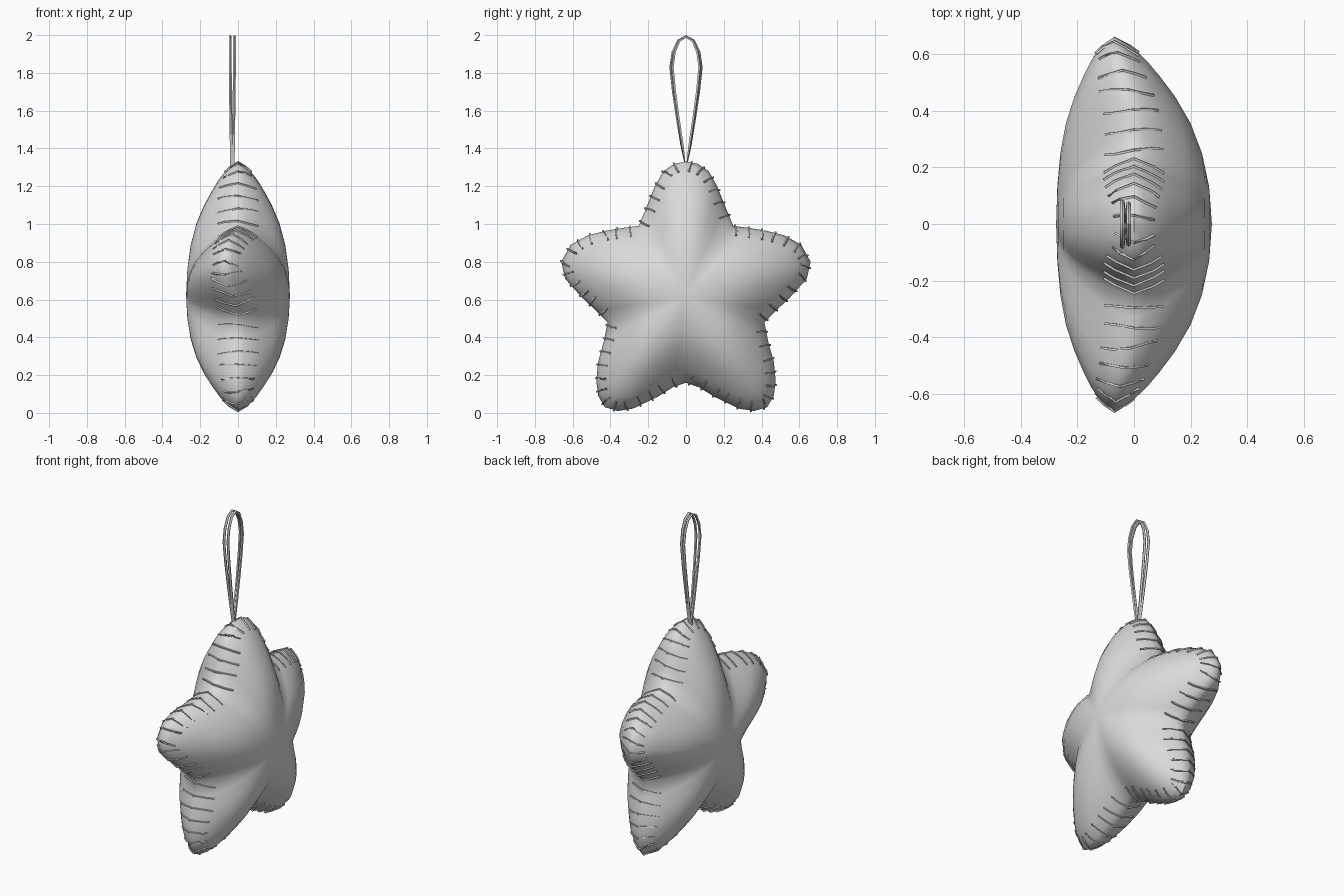
import bpy, bmesh, math, random
from mathutils import Vector
from mathutils.bvhtree import BVHTree

if "Cube" in bpy.data.objects:
    bpy.data.objects.remove(bpy.data.objects["Cube"])

random.seed(4)
felt = bpy.data.materials.new("light grey felt")
felt.diffuse_color = (0.7, 0.7, 0.7, 1)
felt.use_nodes = True
felt.node_tree.nodes["Principled BSDF"].inputs["Base Color"].default_value = felt.diffuse_color

# Right half of the star outline (y, z), from top tip to bottom notch
HALF = [(0, 1.33), (.06, 1.32), (.12, 1.28), (.165, 1.2), (.205, 1.1), (.25, .99),
        (.33, .98), (.42, .965), (.52, .94), (.61, .89), (.66, .80), (.64, .71),
        (.55, .61), (.475, .54), (.415, .48), (.435, .38), (.465, .27), (.475, .17),
        (.465, .09), (.43, .03), (.36, .01), (.28, .023), (.15, .085), (.07, .135), (0, .16)]
OUTLINE = HALF + [(-y, z) for y, z in HALF[-2:0:-1]]
CY, CZ = 0, .62
# Puffiness: (scale of the outline, half thickness)
PROFILE = [(.2, .268), (.38, .25), (.54, .22), (.68, .178), (.79, .135),
           (.87, .1), (.93, .066), (.97, .034)]


def seam_x(y, z):
    """The seam wanders backwards at the two side arms."""
    k = min(max((abs(y) - .4) / .24, 0), 1)
    h = min(max((z - .5) / .2, 0), 1)
    return -.07 * k * h


def finish(obj, angle):
    obj.data.materials.append(felt)
    bpy.ops.object.select_all(action='DESELECT')
    obj.select_set(True)
    bpy.context.view_layer.objects.active = obj
    bpy.ops.object.shade_smooth_by_angle(angle=math.radians(angle))


def to_object(name, bm, angle):
    bmesh.ops.recalc_face_normals(bm, faces=bm.faces)
    me = bpy.data.meshes.new(name)
    bm.to_mesh(me)
    obj = bpy.data.objects.new(name, me)
    bpy.context.collection.objects.link(obj)
    finish(obj, angle)
    return obj


def tube(bm, pts, radius, sides=5, closed=False):
    """Sweep a small round section along a list of points."""
    n = len(pts)
    rings = []
    for i, p in enumerate(pts):
        a = pts[(i - 1) % n] if closed or i else p
        b = pts[(i + 1) % n] if closed or i < n - 1 else p
        t = (b - a).normalized()
        ref = Vector((1, 0, 0)) if abs(t.x) < .8 else Vector((0, .6, .8))
        u = t.cross(ref).normalized()
        v = t.cross(u)
        rings.append([bm.verts.new(p + radius * (u * math.cos(q) + v * math.sin(q)))
                      for q in (2 * math.pi * k / sides for k in range(sides))])
    for i in range(n if closed else n - 1):
        r, s = rings[i], rings[(i + 1) % n]
        for k in range(sides):
            m = (k + 1) % sides
            bm.faces.new((r[k], r[m], s[m], s[k]))
    if not closed:
        bm.faces.new(rings[0])
        bm.faces.new(rings[-1])


# Stuffed star body: two puffed shells sharing the seam ring
bm = bmesh.new()
N = len(OUTLINE)
seam = [bm.verts.new((seam_x(y, z), y, z)) for y, z in OUTLINE]
for side in (1, -1):
    centre = bm.verts.new((side * .275, CY, CZ))
    previous = None
    for s, t in PROFILE:
        ring = [bm.verts.new((side * t + seam_x(y, z) * s ** 2,
                              CY + (y - CY) * s, CZ + (z - CZ) * s)) for y, z in OUTLINE]
        for i in range(N):
            j = (i + 1) % N
            if previous:
                bm.faces.new((previous[i], previous[j], ring[j], ring[i]))
            else:
                bm.faces.new((centre, ring[j], ring[i]))
        previous = ring
    for i in range(N):
        j = (i + 1) % N
        bm.faces.new((previous[i], previous[j], seam[j], seam[i]))
bm.normal_update()
tree = BVHTree.FromBMesh(bm)
to_object("star_body", bm, 60)
bm.free()

# Whip stitches wrapped over the seam at even spacing
bm = bmesh.new()
pts = [Vector((0, y, z)) for y, z in OUTLINE]
SPACING, travelled, nxt = .072, 0, .03
for i in range(N):
    a, b = pts[i], pts[(i + 1) % N]
    d = b - a
    length = d.length
    d.normalize()
    inward = Vector((0, d.z, -d.y))
    if inward.dot(Vector((0, CY, CZ)) - a) < 0:
        inward = -inward
    while nxt < travelled + length:
        p = a + d * (nxt - travelled)
        slant = d * random.uniform(-.012, .012)
        path = []
        for side, depth in ((1, .05), (1, .025), (0, -.005), (-1, .025), (-1, .05)):
            q = p + inward * depth + slant * side
            if side:
                hit = tree.ray_cast(Vector((side, q.y, q.z)), Vector((-side, 0, 0)))[0]
                q.x = hit.x + side * .004 if hit else seam_x(p.y, p.z) + side * .01
            else:
                q.x = seam_x(p.y, p.z)
            path.append(q)
        tube(bm, path, .0055, 4)
        nxt += SPACING
    travelled += length
to_object("seam_stitches", bm, 40)
bm.free()

# Hanging loop: two thin cords lying side by side
LOOP = [(0, 1.29), (.022, 1.42), (.045, 1.56), (.066, 1.7), (.08, 1.83), (.068, 1.91),
        (.04, 1.97), (0, 1.992)]
LOOP += [(-y, z) for y, z in LOOP[-2:0:-1]]
bm = bmesh.new()
for off, wide in ((-.011, 1.0), (.011, .9)):
    tube(bm, [Vector((-.03 + off * min(1, .35 + (z - 1.29) * 1.3), y * wide, z))
              for y, z in LOOP], .008, 5, closed=True)
to_object("hanging_loop", bm, 50)
bm.free()
